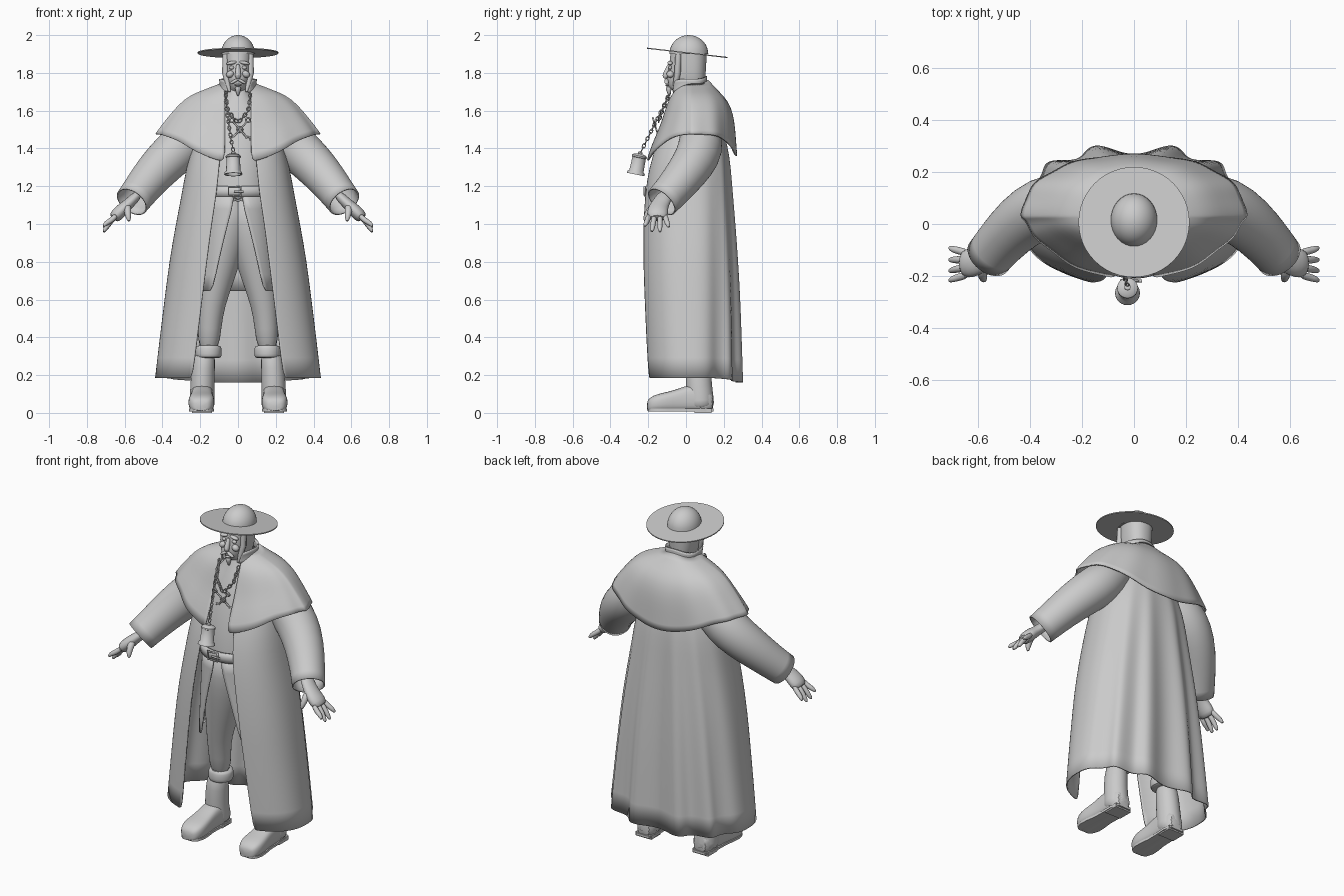
import bpy, bmesh, math
from math import sin, cos, pi
from mathutils import Vector, Matrix

cube = bpy.data.objects.get("Cube")
if cube:
    bpy.data.objects.remove(cube, do_unlink=True)

grey = bpy.data.materials.new("plain_grey")
grey.use_nodes = True
GREY = (0.6, 0.6, 0.6, 1)
grey.diffuse_color = GREY
grey.node_tree.nodes["Principled BSDF"].inputs["Base Color"].default_value = GREY


def add(name, bm, mirror=False, thick=0, subdiv=1):
    bmesh.ops.remove_doubles(bm, verts=bm.verts, dist=0.0005)
    bmesh.ops.recalc_face_normals(bm, faces=bm.faces)
    mesh = bpy.data.meshes.new(name)
    bm.to_mesh(mesh)
    bm.free()
    mesh.materials.append(grey)
    ob = bpy.data.objects.new(name, mesh)
    bpy.context.collection.objects.link(ob)
    if mirror:
        ob.modifiers.new("Mirror", "MIRROR").use_mirror_merge = False
    if subdiv:
        ob.modifiers.new("Subdivision", "SUBSURF").levels = subdiv
        ob.modifiers["Subdivision"].render_levels = subdiv
    if thick:
        mod = ob.modifiers.new("Solidify", "SOLIDIFY")
        mod.thickness, mod.offset = thick, 0
    bpy.ops.object.select_all(action="DESELECT")
    ob.select_set(True)
    bpy.context.view_layer.objects.active = ob
    bpy.ops.object.shade_smooth_by_angle(angle=math.radians(50))
    return ob


def skin(bm, rings, closed=True, caps=False):
    vs = [[bm.verts.new(p) for p in ring] for ring in rings]
    n = len(vs[0])
    for a, b in zip(vs, vs[1:]):
        for i in range(n if closed else n - 1):
            j = (i + 1) % n
            bm.faces.new((a[i], a[j], b[j], b[i]))
    if caps:
        bm.faces.new(vs[0])
        bm.faces.new(vs[-1])


def power(v, e):
    return math.copysign(abs(v) ** e, v)


def shell(name, rows, e=0.9, front=None, cy=0.03, seg=32, fold=None, **kw):
    """Garment wall; rows: z, half width, front y, back y, half opening, front drop, back drop."""
    bm, rings = bmesh.new(), []
    for k, (z, rx, yf, yb, gap, df, db) in enumerate(rows):
        a0 = math.asin(min(1, gap / rx) ** (1 / e))
        ring = []
        for i in range(seg + 1):
            a = a0 + (2 * pi - 2 * a0) * i / seg
            f = 1 + (fold(a, k / (len(rows) - 1)) if fold else 0)
            c = cos(a)
            depth = cy - yf if c > 0 else yb - cy
            ring.append((rx * f * power(sin(a), e), cy - depth * f * power(c, front if front and c > 0 else e),
                         z - (df if c > 0 else db) * c ** 4))
        rings.append(ring)
    skin(bm, rings, closed=False)
    return add(name, bm, **kw)


def tube(bm, pts, seg=12, flat=1.0, caps=True):
    """Round limb through (x, y, z, radius) points."""
    cs = [Vector(p[:3]) for p in pts]
    rings = []
    for i, p in enumerate(pts):
        d = cs[min(i + 1, len(cs) - 1)] - cs[max(i - 1, 0)]
        side = d.cross(Vector((0, 1, 0))).normalized()
        fwd = side.cross(d).normalized()
        rings.append([cs[i] + p[3] * (side * cos(t) * flat + fwd * sin(t))
                      for t in (2 * pi * k / seg for k in range(seg))])
    skin(bm, rings, caps=caps)


def lathe(name, prof, matrix, seg=32, **kw):
    bm = bmesh.new()
    skin(bm, [[matrix @ Vector((r * cos(t), r * sin(t), z))
               for t in (2 * pi * k / seg for k in range(seg))] for r, z in prof])
    return add(name, bm, **kw)


def ball(bm, loc, scale, tilt=0):
    m = Matrix.Translation(loc) @ Matrix.Rotation(tilt, 4, "Y") @ Matrix.Diagonal((*scale, 1))
    bmesh.ops.create_uvsphere(bm, u_segments=16, v_segments=10, radius=1, matrix=m)


def wires(name, loops, depth):
    cu = bpy.data.curves.new(name, "CURVE")
    cu.dimensions, cu.bevel_depth, cu.bevel_resolution = "3D", depth, 1
    for pts, cyclic in loops:
        sp = cu.splines.new("POLY")
        sp.points.add(len(pts) - 1)
        for q, p in zip(sp.points, pts):
            q.co = (*p, 1)
        sp.use_cyclic_u = cyclic
    cu.materials.append(grey)
    bpy.context.collection.objects.link(bpy.data.objects.new(name, cu))


def ring_loop(c, u, v, ru, rv, n=8):
    return [c + u * ru * cos(2 * pi * k / n) + v * rv * sin(2 * pi * k / n) for k in range(n)], True


def chain(name, pts, step=0.02):
    loops, count = [], 0
    for a, b in zip(pts, pts[1:]):
        a, b = Vector(a), Vector(b)
        d = (b - a).normalized()
        s = d.cross(Vector((0, 1, 0))).normalized()
        n = max(1, round((b - a).length / step))
        for i in range(n):
            count += 1
            loops.append(ring_loop(a.lerp(b, (i + .5) / n), d, s if count % 2 else d.cross(s), .014, .008))
    wires(name, loops, 0.003)


# Long coat with two deep folds on each side of the back
def coat_fold(a, v):
    b = abs(pi - a)
    return v * (0.19 * math.exp(-((b - 0.22) / 0.13) ** 2) + 0.1 * math.exp(-((b - 0.68) / 0.14) ** 2)
                - 0.03 * math.exp(-((b - 1.05) / 0.16) ** 2))


shell("long_coat", [(1.54, .17, -.11, .18, .07, 0, 0), (1.42, .235, -.16, .215, .09, 0, 0),
                    (1.3, .27, -.2, .228, .1, 0, 0), (1.15, .295, -.225, .235, .115, 0, 0),
                    (1, .325, -.235, .243, .14, 0, 0), (.8, .36, -.24, .252, .165, 0, 0),
                    (.6, .385, -.235, .258, .19, 0, 0), (.4, .41, -.23, .26, .215, 0, 0),
                    (.185, .435, -.22, .262, .24, 0, .025)],
      e=0.82, seg=96, fold=coat_fold, thick=0.008)

# Shoulder cape and standing collar
shell("shoulder_cape", [(1.74, .095, -.065, .115, .06, .03, -.02), (1.71, .17, -.08, .17, .065, .03, .01),
                        (1.68, .25, -.095, .22, .07, .03, .03), (1.63, .31, -.115, .245, .07, .04, .05),
                        (1.575, .355, -.14, .255, .07, .07, .07), (1.52, .4, -.18, .26, .07, .1, .09),
                        (1.475, .43, -.21, .265, .07, .15, .115)],
      front=1.6, seg=72, fold=lambda a, v: 0.012 * v * cos(12 * a), thick=0.008)
shell("collar", [(1.7, .1, -.08, .115, .05, .01, -.03), (1.735, .092, -.085, .108, .06, .015, -.025),
                 (1.768, .097, -.09, .108, .07, .03, -.015)], thick=0.008)

# Waistcoat, its skirt, belt and neck
shell("waistcoat", [(1.72, .06, -.06, .08, 0, 0, 0), (1.66, .085, -.08, .1, 0, 0, 0),
                    (1.6, .15, -.105, .13, 0, 0, 0), (1.5, .18, -.14, .17, 0, 0, 0),
                    (1.38, .19, -.17, .19, 0, 0, 0), (1.25, .19, -.19, .19, 0, 0, 0),
                    (1.14, .19, -.195, .19, 0, 0, 0)])
shell("waistcoat_skirt", [(1.16, .19, -.197, .195, .01, 0, 0), (1, .2, -.2, .205, .055, 0, 0),
                          (.82, .21, -.2, .215, .1, 0, 0), (.645, .22, -.195, .22, .135, 0, 0)], thick=0.008)
shell("belt", [(1.145, .2, -.205, .2, 0, 0, 0), (1.2, .2, -.203, .2, 0, 0, 0)], thick=0.014)
wires("belt_buckle", [([(x, -.218, z) for x, z in ((-.05, 1.15), (.015, 1.15), (.015, 1.197), (-.05, 1.197))], True),
                      ([(-.02, -.22, 1.173), (.03, -.22, 1.173)], False)], 0.006)

# Trousers with rolled cuffs
bm = bmesh.new()
tube(bm, [(.06, 0, 1.16, .14), (.07, 0, 1, .14), (.085, .0, .87, .118), (.112, .01, .72, .095),
          (.14, .02, .57, .07), (.15, .04, .46, .063), (.157, .06, .32, .056)], seg=20)
add("trousers", bm, mirror=True)
bm = bmesh.new()
tube(bm, [(.156, .06, z, r) for z, r in ((.355, .05), (.362, .062), (.345, .07), (.31, .071), (.292, .067), (.29, .05))], 20)
add("rolled_cuffs", bm, mirror=True)

# Boots: shaft, foot, sole and heel
bm = bmesh.new()
tube(bm, [(.172, .062, .34, .058), (.184, .065, .24, .068), (.189, .068, .14, .07), (.19, .077, .06, .073),
          (.19, .077, .02, .073)], seg=20, flat=0.92)
rows = [(.15, .045, .1), (.1, .062, .13), (.03, .06, .15), (-.04, .06, .122), (-.1, .069, .105),
        (-.15, .071, .095), (-.19, .058, .078), (-.208, .035, .055)]
skin(bm, [[(.19 + (0.05 - y) * .02 + w * power(cos(t), .7), y, .006 + h / 2 + (h / 2) * power(sin(t), .6))
           for t in (2 * pi * k / 16 for k in range(16))] for y, w, h in rows], caps=True)
add("boots", bm, mirror=True)
bm = bmesh.new()
outline = [(.19 + (0.05 - y) * .02 + s * w * .93, y * .97) for s, rr in ((1, rows), (-1, rows[::-1])) for y, w, h in rr]
skin(bm, [[(x, y, z) for x, y in outline] for z in (.008, .022)], caps=True)
bmesh.ops.create_cube(bm, size=1, matrix=Matrix.Translation((.19, .09, .012)) @ Matrix.Diagonal((.105, .09, .024, 1)))
add("boot_soles", bm, mirror=True, subdiv=0)

# Open-ended sleeves
bm = bmesh.new()
tube(bm, [(.18, .07, 1.53, .09), (.27, .083, 1.44, .116), (.355, .065, 1.36, .116), (.44, .008, 1.275, .106),
          (.515, -.07, 1.18, .093), (.562, -.128, 1.118, .088)], seg=24, caps=False)
add("sleeves", bm, mirror=True, thick=0.008)

# Hands
bm = bmesh.new()
tube(bm, [(.52, -.1, 1.165, .045), (.575, -.135, 1.11, .047), (.61, -.148, 1.08, .056),
          (.642, -.152, 1.048, .06), (.662, -.152, 1.025, .046)], flat=0.62)
for y, tip, z in ((-.195, -.22, .985), (-.166, -.182, .957), (-.138, -.138, .955), (-.112, -.09, .98)):
    tube(bm, [(.64, y, 1.05, .016), (.675, y * .6 + tip * .4, 1.015, .016),
              (.7, y * .3 + tip * .7, z + .02, .014), (.714, tip, z, .007)], seg=8)
tube(bm, [(.585, -.165, 1.1, .024), (.585, -.197, 1.065, .021), (.58, -.213, 1.035, .016), (.577, -.218, 1.012, .007)], 8)
add("hands", bm, mirror=True)

# Head: skull, then face features on both sides
shell("head", [(1.64, .055, -.045, .08, 0, 0, 0), (1.7, .055, -.05, .09, 0, 0, 0), (1.712, .045, -.085, .095, 0, 0, 0),
               (1.74, .062, -.1, .1, 0, 0, 0), (1.79, .073, -.1, .104, 0, 0, 0), (1.85, .077, -.088, .108, 0, 0, 0),
               (1.92, .08, -.08, .11, 0, 0, 0)])
bm = bmesh.new()
ball(bm, (.034, -.084, 1.853), (.028, .014, .01), .2)
ball(bm, (.034, -.084, 1.828), (.014, .01, .01))
ball(bm, (.042, -.083, 1.793), (.022, .02, .018), .5)
ball(bm, (.02, -.103, 1.755), (.028, .012, .008), .5)
tube(bm, [(.066, -.04, 1.9, .016), (.067, -.045, 1.8, .017), (.055, -.055, 1.74, .014), (.045, -.065, 1.7, .006)], 8)
add("face_features", bm, mirror=True, subdiv=0)
bm = bmesh.new()
tube(bm, [(0, -.085, 1.85, .011), (0, -.1, 1.81, .014), (0, -.112, 1.785, .018), (0, -.105, 1.768, .012)], 10)
ball(bm, (0, -.1, 1.735), (.02, .01, .006))
tube(bm, [(0, -.09, 1.73, .018), (0, -.093, 1.71, .016), (0, -.085, 1.675, .004)], 10)
add("nose_and_beard", bm)

# Wide hat, tipped back
tip = Matrix.Translation((0, .007, 1.905)) @ Matrix.Rotation(-.115, 4, "X")
lathe("hat_brim", [(.06, -.002), (.214, -.002), (.214, .004), (.06, .004)], tip, seg=48, subdiv=0)
dome = Matrix.Translation((0, .015, 1.9)) @ Matrix.Diagonal((.09, .103, .1, 1))
lathe("hat_crown", [(cos(t), sin(t)) for t in (pi / 2 * k / 9 for k in range(10))], dome, subdiv=0)

# Chains, knotted cross and hanging bell
neck = [(.065, -.085, 1.69), (.055, -.125, 1.6), (.005, -.145, 1.54)]
chain("left_necklace", neck)
chain("right_necklace", [(-x, y, z) for x, y, z in neck])
chain("bell_chain", [(-.065, -.085, 1.7), (-.06, -.13, 1.6), (-.045, -.18, 1.5), (-.025, -.237, 1.385)])
X, Z, C = Vector((1, 0, 0)), Vector((0, -.3, 1)), Vector((.01, -.157, 1.5))
arms = [([C + X * .035 * s + Z * .04, C - X * .035 * s - Z * .04], False) for s in (1, -1)]
arms += [ring_loop(C + X * .043 * s + Z * .05 * t, X, Z, .012, .012) for s in (1, -1) for t in (1, -1)]
wires("knotted_cross", arms + [ring_loop(C, X, Z, .014, .014)], 0.005)
lathe("bell", [(0, .125), (.012, .12), (.012, .112), (.03, .108), (.04, .1), (.04, .092), (.036, .09), (.038, .018),
               (.047, .01), (.048, 0), (.04, 0), (.034, .02), (0, .03)],
      Matrix.Translation((-.025, -.266, 1.262)) @ Matrix.Rotation(-.2, 4, "X"), seg=24, subdiv=0)
